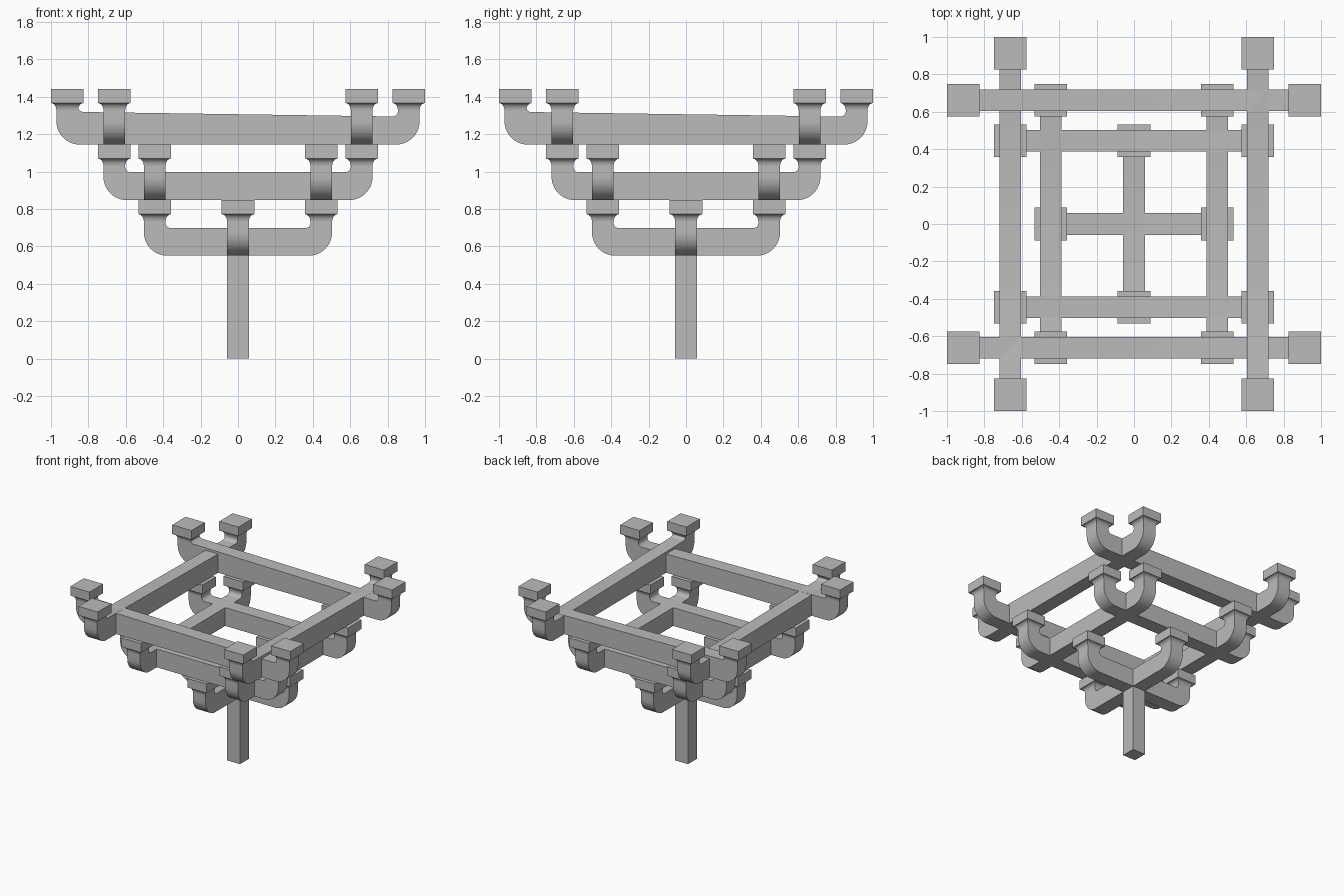
import bpy, bmesh, math
from mathutils import Matrix

if "Cube" in bpy.data.objects:
    bpy.data.objects.remove(bpy.data.objects["Cube"], do_unlink=True)

grey = bpy.data.materials.new("plain_grey")
grey.use_nodes = True
grey.diffuse_color = (0.5, 0.5, 0.5, 1)
grey.node_tree.nodes["Principled BSDF"].inputs["Base Color"].default_value = (0.5, 0.5, 0.5, 1)

HALF = 0.058       # half thickness of post and arms
CAP = 0.0875       # half width of bearing blocks
RISE = 0.297       # height of one tier
BEND = 0.125       # outer radius of an upturned arm end
FILLET = 0.028     # inner radius of an upturned arm end
FLARE = 0.04       # height of the flare under a block
BLOCK = 0.222      # underside of a block above its arm's bottom
parts = []


def finish(name, bm):
    bmesh.ops.recalc_face_normals(bm, faces=bm.faces[:])
    mesh = bpy.data.meshes.new(name)
    bm.to_mesh(mesh)
    bm.free()
    mesh.materials.append(grey)
    ob = bpy.data.objects.new(name, mesh)
    bpy.context.collection.objects.link(ob)
    parts.append(ob)


def arc(cx, cz, r, start, end, steps):
    angles = [math.radians(start + (end - start) * i / steps) for i in range(steps + 1)]
    return [(cx + r * math.cos(a), cz + r * math.sin(a)) for a in angles]


def half_profile(reach, top):
    """Right half of an arm outline, from the bottom bend round to the top fillet."""
    outer, inner = reach + HALF, reach - HALF
    neck = BLOCK - FLARE / 2
    pts = arc(outer - BEND, BEND, BEND, -90, 0, 10)
    pts += [(outer, neck), (inner, neck)]
    pts += arc(inner - FILLET, top + FILLET, FILLET, 0, -90, 6)
    return pts


def arm(name, reach, offset, z, left_top, right_top, turned):
    """Straight beam with both ends turned up, along x or swapped onto y."""
    left = [(-x, h) for x, h in reversed(half_profile(reach, left_top))]
    bm = bmesh.new()
    verts = [bm.verts.new((x, offset - HALF, z + h))
             for x, h in half_profile(reach, right_top) + left]
    face = bm.faces.new(verts)
    out = bmesh.ops.extrude_face_region(bm, geom=[face])
    moved = [v for v in out["geom"] if isinstance(v, bmesh.types.BMVert)]
    bmesh.ops.translate(bm, verts=moved, vec=(0, 2 * HALF, 0))
    if turned:
        for v in bm.verts:
            v.co.x, v.co.y = v.co.y, v.co.x
    finish(name, bm)


def block(name, x, y, z):
    """Square bearing block on a concave flared neck."""
    grow = CAP - HALF
    sections = [(CAP - grow * math.cos(a), z - FLARE + FLARE * math.sin(a))
                for a in [math.radians(15 * i) for i in range(7)]]
    sections.append((CAP, z + RISE - BLOCK))
    bm = bmesh.new()
    rings = [[bm.verts.new((x + sx * h, y + sy * h, level))
              for sx, sy in ((-1, -1), (1, -1), (1, 1), (-1, 1))]
             for h, level in sections]
    for low, high in zip(rings, rings[1:]):
        for i in range(4):
            j = (i + 1) % 4
            bm.faces.new((low[i], low[j], high[j], high[i]))
    bm.faces.new(rings[0])
    bm.faces.new(rings[-1])
    finish(name, bm)


# Central post
base = 0.55
post_top = base + 0.147
bm = bmesh.new()
bmesh.ops.create_cube(bm, size=1, matrix=Matrix.Translation((0, 0, post_top / 2))
                      @ Matrix.Diagonal((2 * HALF, 2 * HALF, post_top, 1)))
finish("post", bm)

# Three tiers of crossed arms: name, reach of blocks, arm offsets, top heights
tiers = [
    ("lower", 0.445, (0,), 0.147, 0.147),
    ("middle", 0.661, (-0.445, 0.445), 0.15, 0.15),
    ("upper", 0.9125, (-0.661, 0.661), 0.174, 0.15),
]
for level, (tier, reach, offsets, left_top, right_top) in enumerate(tiers):
    z = base + level * RISE
    for offset in offsets:
        for turned in (False, True):
            arm(tier + "_arm", reach, offset, z, left_top, right_top, turned)
            for end in (-reach, reach):
                x, y = (offset, end) if turned else (end, offset)
                block(tier + "_block", x, y, z + BLOCK)

# Smooth the bends, keep the corners crisp
bpy.ops.object.select_all(action="DESELECT")
for ob in parts:
    ob.select_set(True)
bpy.context.view_layer.objects.active = parts[0]
bpy.ops.object.shade_smooth_by_angle(angle=math.radians(30))
